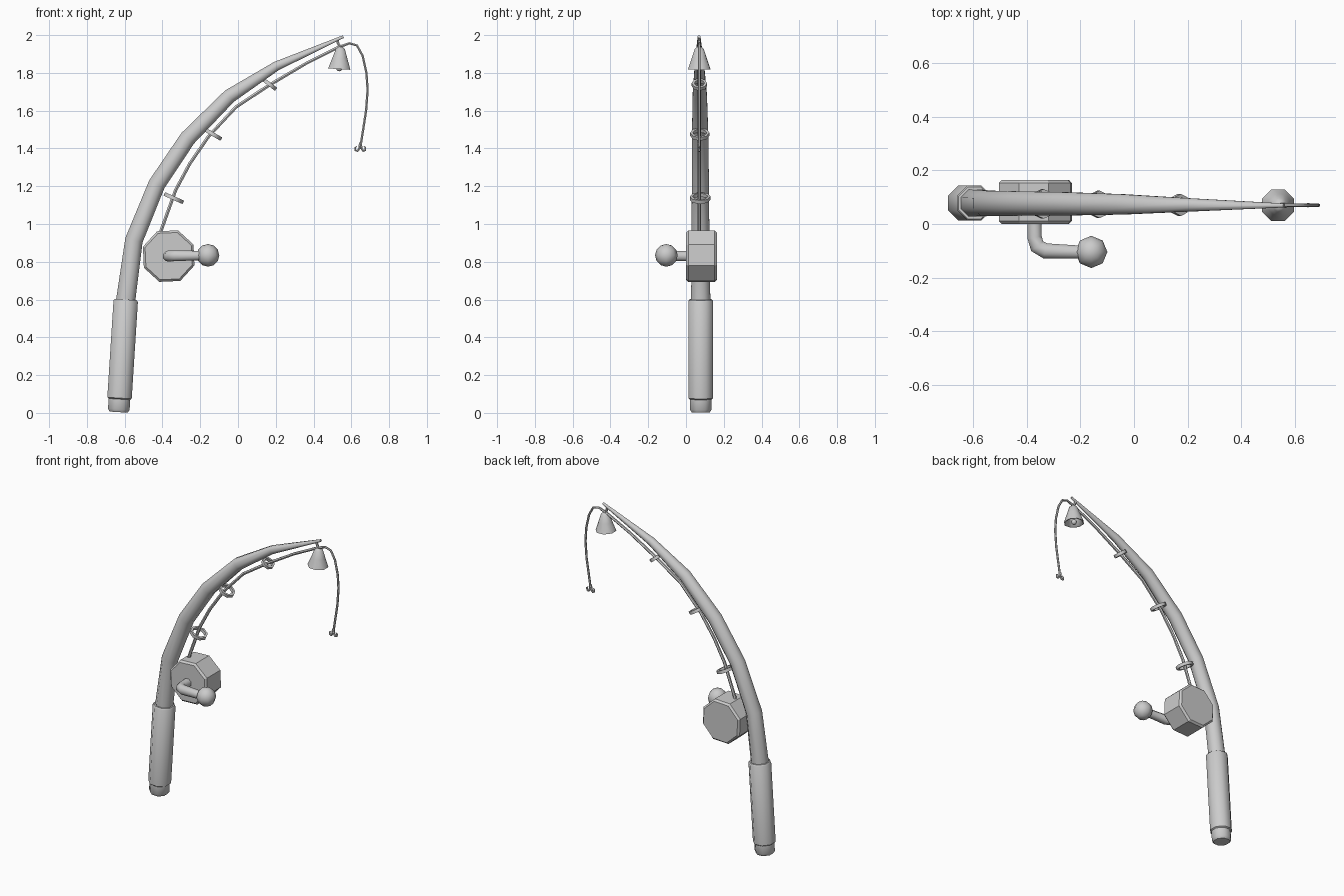
import bpy, bmesh, math
from mathutils import Vector, Matrix

if "Cube" in bpy.data.objects:
    bpy.data.objects.remove(bpy.data.objects["Cube"])

YC = 0.075


def finish(name, bm, angle=40):
    bmesh.ops.recalc_face_normals(bm, faces=bm.faces)
    me = bpy.data.meshes.new(name)
    bm.to_mesh(me)
    bm.free()
    ob = bpy.data.objects.new(name, me)
    bpy.context.collection.objects.link(ob)
    bpy.ops.object.select_all(action='DESELECT')
    ob.select_set(True)
    bpy.context.view_layer.objects.active = ob
    bpy.ops.object.shade_smooth_by_angle(angle=math.radians(angle))
    return ob


def tube(name, pts, radii, sides=8, side_axis=(0, 1, 0), phase=0.5, angle=50):
    """Sweep a polygon along a planar path; side_axis is the plane's normal."""
    pts = [Vector(p) for p in pts]
    if not isinstance(radii, (list, tuple)):
        radii = [radii] * len(pts)
    side = Vector(side_axis)
    bm = bmesh.new()
    rings = []
    for i, (p, r) in enumerate(zip(pts, radii)):
        a = (p - pts[i - 1]).normalized() if i else Vector()
        b = (pts[i + 1] - p).normalized() if i < len(pts) - 1 else Vector()
        n = (a + b).normalized().cross(side)
        rings.append([bm.verts.new(p + r * (math.cos(t) * n + math.sin(t) * side))
                      for t in [(k + phase) * math.tau / sides for k in range(sides)]])
    for r0, r1 in zip(rings, rings[1:]):
        for k in range(sides):
            j = (k + 1) % sides
            bm.faces.new((r0[k], r0[j], r1[j], r1[k]))
    bm.faces.new(rings[0])
    bm.faces.new(rings[-1])
    return finish(name, bm, angle)


def xz(points, y=YC):
    return [(x, y, z) for x, z in points]


def ball(name, loc, r, u=8, v=6):
    bm = bmesh.new()
    bmesh.ops.create_uvsphere(bm, u_segments=u, v_segments=v, radius=r,
                              matrix=Matrix.Translation(loc))
    return finish(name, bm, 60)


# Bent tapering rod, drifting slightly in y toward the tip
tube("rod", [(-0.605, 0.078, 0.45), (-0.594, 0.078, 0.60), (-0.551, 0.077, 0.914),
             (-0.43, 0.076, 1.21), (-0.266, 0.075, 1.454), (-0.045, 0.073, 1.677),
             (0.203, 0.071, 1.836), (0.558, 0.069, 1.992)],
     [0.055, 0.055, 0.051, 0.049, 0.047, 0.041, 0.027, 0.008])

# Grip with a narrower butt cap
base, top = Vector((-0.632, 0.078, 0.004)), Vector((-0.594, 0.078, 0.60))
prof = [(0, 0.052), (0.025, 0.062), (0.115, 0.062), (0.125, 0.07), (0.985, 0.07), (1, 0.064)]
tube("grip", [base.lerp(top, t) for t, r in prof], [r for t, r in prof])

# Octagonal reel drum with bevelled rims
tube("reel", [(-0.367, y, 0.83) for y in (0.0, 0.012, 0.152, 0.164)],
     [0.133, 0.145, 0.145, 0.133], 8, (0, 0, 1), phase=70 / 45, angle=30)

# Crank and knob
tube("crank_arm", [(-0.37, 0.02, 0.83), (-0.37, -0.05, 0.83), (-0.36, -0.083, 0.831),
                   (-0.33, -0.1, 0.832), (-0.19, -0.105, 0.833)],
     [0.029, 0.029, 0.031, 0.031, 0.026], 8, (0, 0, 1))
ball("crank_knob", (-0.159, -0.104, 0.834), 0.06)

# Line guides: flat octagonal rings tilted across the line
for i, (x, z, dx, dz, r) in enumerate([(-0.34, 1.137, 18, -8, 0.055),
                                       (-0.132, 1.475, 17, -10, 0.051),
                                       (0.169, 1.738, 13, -10, 0.041)]):
    u = Vector((dx, 0, dz)).normalized()
    v = Vector((0, 1, 0))
    w = u.cross(v)
    c = Vector((x, YC - 0.002 * i, z))
    bm = bmesh.new()
    section = [(r, -0.01), (r, 0.01), (r - 0.014, 0.01), (r - 0.014, -0.01)]
    loops = [[bm.verts.new(c + q * (math.cos(t) * u + math.sin(t) * v) + h * w)
              for q, h in section] for t in [k * math.tau / 8 for k in range(8)]]
    for k in range(8):
        a, b = loops[k], loops[(k + 1) % 8]
        for j in range(4):
            bm.faces.new((a[j], a[(j + 1) % 4], b[(j + 1) % 4], b[j]))
    finish(f"line_guide_{i + 1}", bm, 50)

# Fishing line from reel through the guides and down to the hook
tube("line", xz([(-0.42, 0.93), (-0.33, 1.18), (-0.255, 1.32), (-0.155, 1.465),
                 (-0.01, 1.62), (0.165, 1.735), (0.36, 1.85), (0.53, 1.935), (0.59, 1.957),
                 (0.63, 1.945), (0.66, 1.89), (0.68, 1.80), (0.686, 1.71), (0.678, 1.60),
                 (0.65, 1.42)], 0.07),
     [0.01] * 6 + [0.009] * 2 + [0.007] * 7, 6)

# Double hook, mirrored prongs
for s, side in ((-1, "left"), (1, "right")):
    tube(f"hook_{side}", xz([(0.648 + s * a, z) for a, z in
                             [(0, 1.43), (0.006, 1.40), (0.015, 1.387), (0.026, 1.39),
                              (0.027, 1.405), (0.017, 1.413)]], 0.07),
         [0.008, 0.007, 0.007, 0.006, 0.005, 0.001], 6)

# Hollow bell, link and clapper
axis = Vector((-0.06, 0, -1)).normalized()
apex = Vector((0.543, 0.07, 1.938))
bell = [(0, 0.012), (0.012, 0.026), (0.06, 0.043), (0.118, 0.064), (0.116, 0.054),
        (0.06, 0.034), (0.025, 0.015)]
tube("bell", [apex + axis * 0.0001 * i for i in range(len(bell))], [r for d, r in bell])
me = bpy.data.objects["bell"].data
for i, vert in enumerate(me.vertices):
    vert.co += axis * bell[i // 8][0]
me.update()
tube("bell_link", xz([(0.525, 1.98), (0.53, 1.955), (0.545, 1.93)], 0.07), 0.008, 6)
tube("clapper_rod", [apex + axis * 0.015, apex + axis * 0.11], 0.007, 6)
ball("clapper", apex + axis * 0.112, 0.018, 8, 6)
